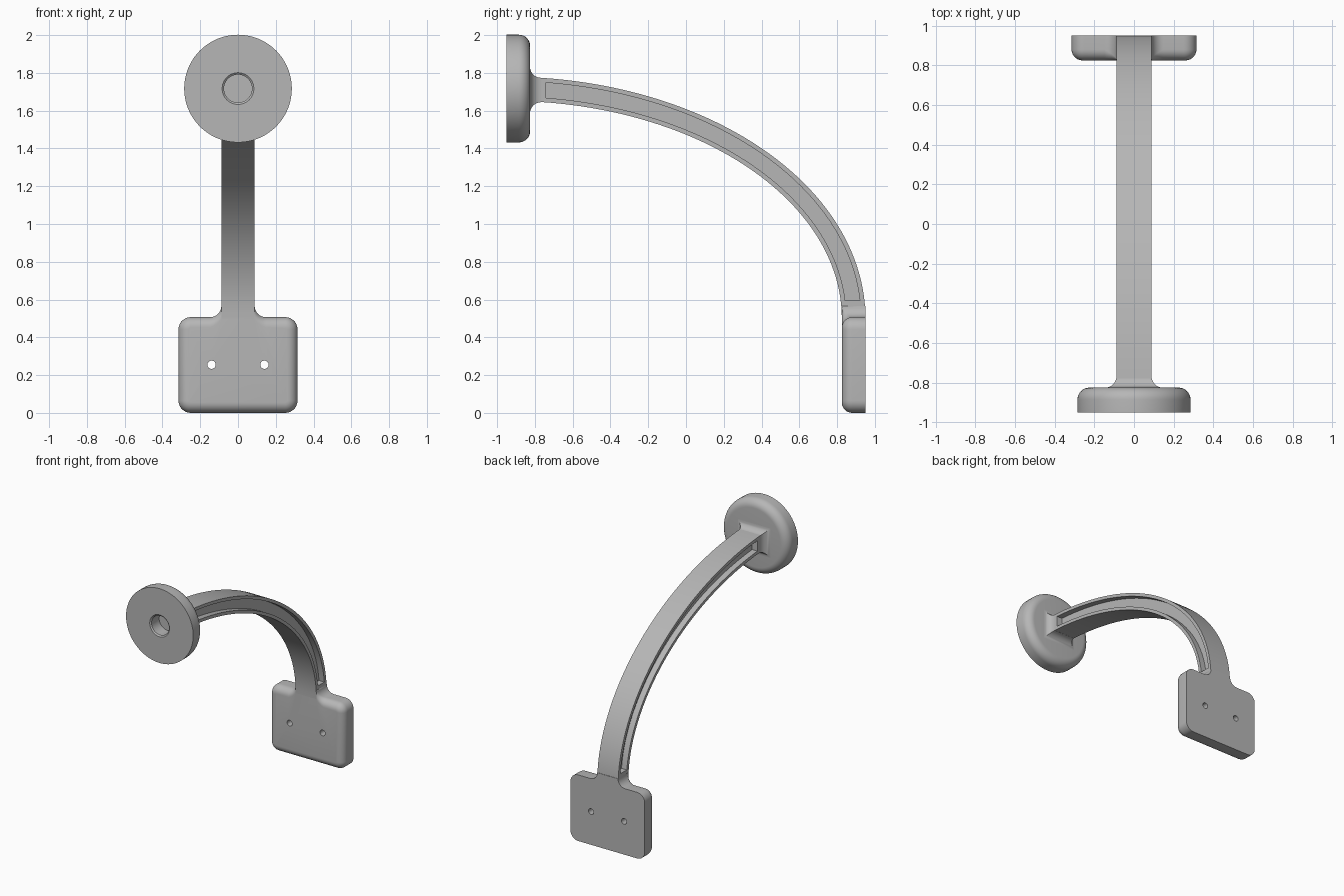
import bpy, bmesh
from math import sin, cos, asin, acos, pi, radians

if "Cube" in bpy.data.objects:
    bpy.data.objects.remove(bpy.data.objects["Cube"], do_unlink=True)

grey = bpy.data.materials.new("plain grey")
grey.use_nodes = True
grey.diffuse_color = (0.47, 0.47, 0.47, 1)
grey.node_tree.nodes["Principled BSDF"].inputs["Base Color"].default_value = grey.diffuse_color

HALF = 0.088                       # half width of the arm
BACK, FRONT = 0.95, 0.825          # plate depth
CY, CZ = -0.95, 0.5                # centre of the arm's ellipses
OUTER, INNER = (1.9, 1.28), (1.775, 1.152)
DISC_Z, DISC_R = 1.717, 0.285


def skin(name, rings):
    """Join closed rings of points into a capped solid."""
    bm = bmesh.new()
    loops = [[bm.verts.new(p) for p in ring] for ring in rings]
    n = len(loops[0])
    for a, b in zip(loops, loops[1:]):
        for i in range(n):
            j = (i + 1) % n
            bm.faces.new((a[i], a[j], b[j], b[i]))
    bm.faces.new(loops[0][::-1])
    bm.faces.new(loops[-1])
    bmesh.ops.remove_doubles(bm, verts=bm.verts, dist=1e-5)
    bmesh.ops.recalc_face_normals(bm, faces=bm.faces)
    mesh = bpy.data.meshes.new(name)
    bm.to_mesh(mesh)
    bm.free()
    obj = bpy.data.objects.new(name, mesh)
    bpy.context.collection.objects.link(obj)
    mesh.materials.append(grey)
    return obj


def activate(obj):
    bpy.ops.object.select_all(action='DESELECT')
    obj.select_set(True)
    bpy.context.view_layer.objects.active = obj


def cut(obj, cutters):
    activate(obj)
    for c in cutters:
        c.hide_render = True
        mod = obj.modifiers.new("cut", 'BOOLEAN')
        mod.operation, mod.solver, mod.object = 'DIFFERENCE', 'EXACT', c
        bpy.ops.object.modifier_apply(modifier=mod.name)
        bpy.data.objects.remove(c, do_unlink=True)


def circle(x, y, z, r, n):
    return [(x + r * cos(2 * pi * i / n), y, z + r * sin(2 * pi * i / n)) for i in range(n)]


def band(name, inset, x0, x1, y_start, z_end, steps=48):
    """Curved bar between the two ellipses, inset on both sides."""
    edges = []
    for (a, b), s in ((OUTER, -inset), (INNER, inset)):
        a, b = a + s, b + s
        t0, t1 = asin((y_start - CY) / a), acos((z_end - CZ) / b)
        ts = [t0 + (t1 - t0) * i / steps for i in range(steps + 1)]
        edges.append([(CY + a * sin(t), CZ + b * cos(t)) for t in ts])
    return skin(name, [[(x0, *o), (x1, *o), (x1, *i), (x0, *i)] for o, i in zip(*edges)])


# Curved arm with a long groove in each side
arm = band("curved_arm", 0, -HALF, HALF, -0.83, CZ)
DEPTH = 0.045
cut(arm, [band("groove_cutter", 0.024, min(s * (HALF - DEPTH), s * 0.2),
               max(s * (HALF - DEPTH), s * 0.2), -0.74, 0.595) for s in (-1, 1)])

# Round disc with a blind socket in its front and a rounded back rim
R = 0.06
profile = [(0.074, -0.85), (0.074, -0.942), (0.084, -0.95), (DISC_R, -0.95)]
for i in range(9):
    a = pi / 2 * i / 8
    profile.append((DISC_R - R + R * cos(a), FRONT * -1 - R + R * sin(a)))
disc = skin("round_disc", [circle(0, y, DISC_Z, r, 72) for r, y in profile])

# Flared collar where the arm meets the disc
top, bottom, F = 1.773, 1.645, 0.06
rings = []
for i in range(9):
    a = pi / 2 * i / 8
    g, y = F * (1 - sin(a)), -0.826 + F * (1 - cos(a))
    w = HALF + g
    rings.append([(-w, y, bottom - g), (w, y, bottom - g), (w, y, top + g), (-w, y, top + g)])
collar = skin("arm_collar", rings)

# Mounting plate: outline with round corners and fillets up to the arm,
# front rim rounded and fading out along the fillets
X, TOP, C, ROLL = 0.315, 0.507, 0.065, 0.055


def arc(cx, cz, r, start, end, concave=False, n=8):
    pts = []
    for i in range(n + 1):
        a = radians(start + (end - start) * i / n)
        s = -1 if concave else 1
        roll = ROLL * (1 - i / n) if concave else ROLL
        pts.append((cx + r * cos(a), cz + r * sin(a), s * cos(a), s * sin(a), roll))
    return pts


half = (arc(X - C, C, C, -90, 0) + arc(X - C, TOP - C, C, 0, 90)
        + arc(HALF + F, TOP + F, F, -90, -180, True))
outline = half + [(-x, z, -nx, nz, r) for x, z, nx, nz, r in reversed(half)]
rings = [[(x, BACK, z) for x, z, *_ in outline]]
for k in range(8):
    a = pi / 2 * k / 7
    rings.append([(x - nx * r * (1 - cos(a)), FRONT + r * (1 - sin(a)), z - nz * r * (1 - cos(a)))
                  for x, z, nx, nz, r in outline])
plate = skin("mounting_plate", rings)

# Two screw holes through the plate
cut(plate, [skin("hole_cutter", [circle(s * 0.14, y, 0.255, 0.022, 24) for y in (0.7, 1.1)])
            for s in (-1, 1)])

for obj in (arm, disc, collar, plate):
    activate(obj)
    bpy.ops.object.shade_smooth_by_angle(angle=radians(30))
